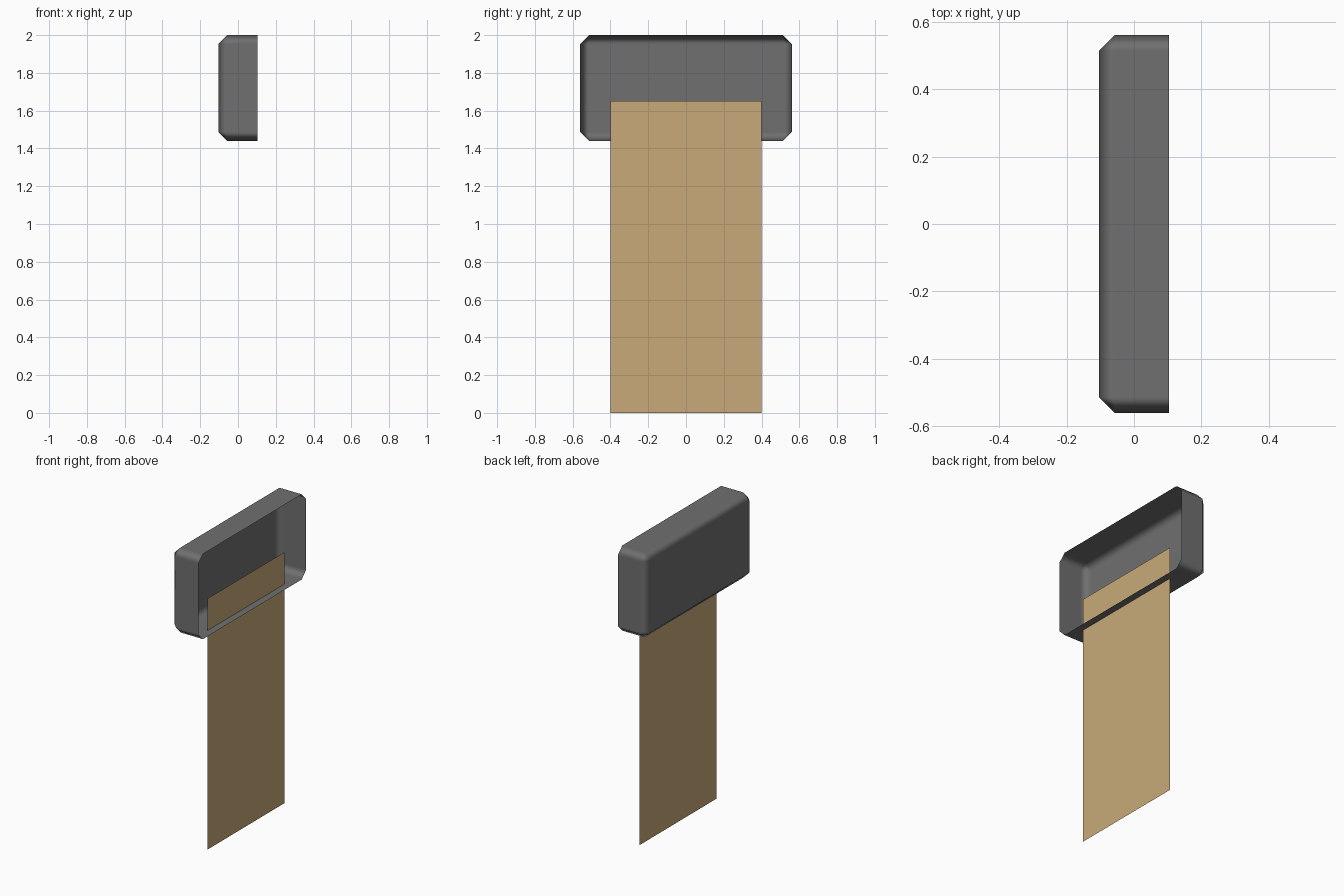
import bpy
import bmesh

cube = bpy.data.objects.get("Cube")
if cube:
    bpy.data.objects.remove(cube, do_unlink=True)


def material(name, colour):
    mat = bpy.data.materials.new(name)
    mat.use_nodes = True
    mat.diffuse_color = colour
    mat.node_tree.nodes["Principled BSDF"].inputs["Base Color"].default_value = colour
    return mat


def add_part(name, bm, mat):
    mesh = bpy.data.meshes.new(name)
    bm.to_mesh(mesh)
    bm.free()
    mesh.materials.append(mat)
    obj = bpy.data.objects.new(name, mesh)
    bpy.context.collection.objects.link(obj)
    return obj


grey = material("dark grey", (0.16, 0.16, 0.16, 1))
tan = material("tan", (0.58, 0.40, 0.19, 1))

# Head: thin box shell, open on the +x side, with chamfered edges
HALF_DEPTH, HALF_WIDTH, BOTTOM, TOP = 0.104, 0.56, 1.44, 2.0
bm = bmesh.new()
bmesh.ops.create_cube(bm, size=2)
for v in bm.verts:
    v.co.x *= HALF_DEPTH
    v.co.y *= HALF_WIDTH
    v.co.z = TOP if v.co.z > 0 else BOTTOM
open_side = [f for f in bm.faces if f.normal.x > 0.9]
bmesh.ops.delete(bm, geom=open_side, context="FACES_ONLY")
for f in bm.faces:
    f.smooth = True
head = add_part("head_shell", bm, grey)
bevel = head.modifiers.new("chamfer", "BEVEL")
bevel.width = 0.047
bevel.segments = 1
bevel.limit_method = "NONE"
bevel.harden_normals = True

# Handle: flat upright sheet that passes through the floor of the head
bm = bmesh.new()
corners = [(0.057, y, z) for y, z in ((-0.4, 0), (0.4, 0), (0.4, 1.65), (-0.4, 1.65))]
bm.faces.new([bm.verts.new(c) for c in corners])
add_part("handle_sheet", bm, tan)
